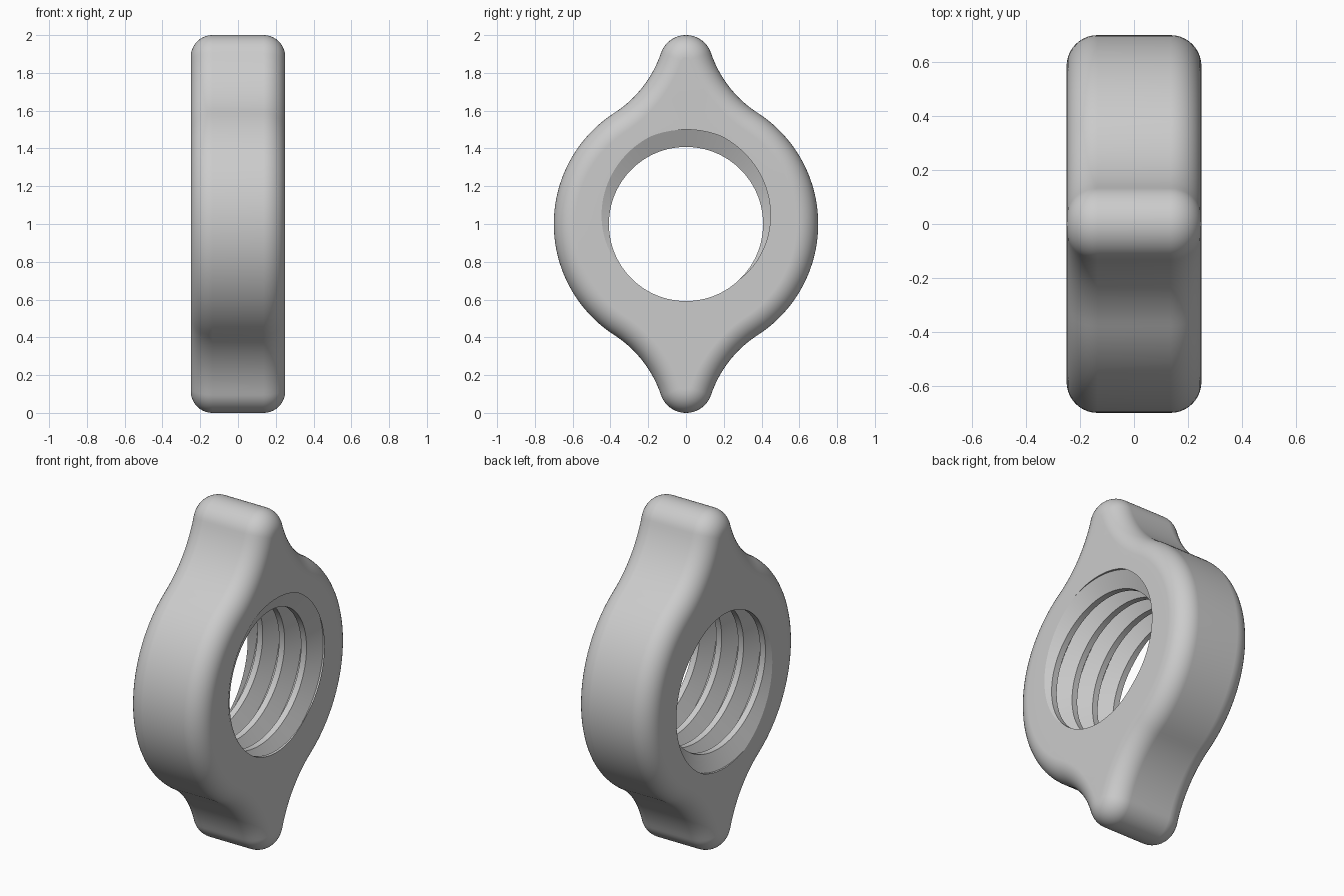
import bpy, bmesh, math
from math import sin, cos, pi, atan2, hypot

if "Cube" in bpy.data.objects:
    bpy.data.objects.remove(bpy.data.objects["Cube"], do_unlink=True)

HALF = 0.25                    # half thickness along x
FILLET = 0.115                 # rounding of the outer rim
RING, TIP = 0.7, 0.14          # ring and wing tip radii
TIP_Z = 1 - TIP
JOIN = math.radians(57.2)      # where the ring meets the wing sweep
MINOR, MAJOR = 0.408, 0.5      # thread radii
PITCH = 2 * HALF / 3.5
STEPS = 128


def arc(cy, cz, rad, a, b, n):
    """Arc samples as (centre y, centre z, radius, normal angle)."""
    return [(cy, cz, rad, a + (b - a) * i / n) for i in range(n + 1)]


def outline():
    """Ring, concave sweep and tip for one quarter, mirrored to the rest."""
    d = (TIP_Z ** 2 - (RING - TIP) ** 2) / (2 * (TIP_Z * sin(JOIN) - (RING - TIP)))
    cy, cz, sweep = d * cos(JOIN), d * sin(JOIN), d - RING
    tip_angle = atan2(cz - TIP_Z, cy)
    q = arc(0, 0, RING, 0, JOIN, 20)
    q += arc(cy, cz, -sweep, JOIN, tip_angle, 16)[1:]
    q += arc(0, TIP_Z, TIP, tip_angle, pi / 2, 12)[1:]
    upper = q + [(-y, z, r, pi - a) for y, z, r, a in reversed(q)][1:]
    return upper[:-1] + [(-y, -z, r, a + pi) for y, z, r, a in upper][:-1]


def thread_radius(x, phi):
    """Bore radius of a right-handed trapezoid thread."""
    u = (HALF - x) / PITCH - phi / (2 * pi)
    u = abs(u - round(u))
    t = min(max((u - 1 / 16) / (3 / 8 - 1 / 16), 0), 1)
    return MAJOR + (MINOR - MAJOR) * t


def add_grid(bm, columns, closed):
    """Skin neighbouring columns of points with quads."""
    cols = [[bm.verts.new(p) for p in c] for c in columns]
    if closed:
        cols.append(cols[0])
    for a, b in zip(cols, cols[1:]):
        for i in range(len(a) - 1):
            bm.faces.new((a[i], a[i + 1], b[i + 1], b[i]))


bm = bmesh.new()

# Outer rim with rounded edges
angles = [i * pi / 20 for i in range(11)]
section = [(HALF - FILLET + FILLET * cos(t), FILLET * (1 - sin(t))) for t in angles]
section += [(-x, o) for x, o in reversed(section)]
add_grid(bm, [[(x, cy + (r - o) * cos(a), 1 + cz + (r - o) * sin(a))
               for x, o in section] for cy, cz, r, a in outline()], True)

# Threaded bore, trimmed at both faces
columns = []
for i in range(STEPS + 1):
    phi = 2 * pi * i / STEPS
    col = []
    for turn in range(-2, 6):
        for u in (-1 / 16, 1 / 16, 3 / 8, 5 / 8):
            x = HALF - PITCH * (turn + u + phi / (2 * pi))
            x = min(max(x, -HALF), HALF)
            r = thread_radius(x, phi)
            col.append((x, r * sin(phi), 1 + r * cos(phi)))
    columns.append(col)
add_grid(bm, columns, False)
bmesh.ops.remove_doubles(bm, verts=bm.verts[:], dist=0.0001)

# Flat side faces between rim and bore
for side in (1, -1):
    edges = [e for e in bm.edges if len(e.link_faces) == 1
             and all(abs(v.co.x - side * HALF) < 0.001 for v in e.verts)]
    bmesh.ops.triangle_fill(bm, edges=edges, use_beauty=True, normal=(side, 0, 0))
bmesh.ops.recalc_face_normals(bm, faces=bm.faces[:])

mesh = bpy.data.meshes.new("wing_nut")
bm.to_mesh(mesh)
bm.free()
nut = bpy.data.objects.new("wing_nut", mesh)
bpy.context.collection.objects.link(nut)

# Plain grey material
grey = bpy.data.materials.new("light_grey")
grey.use_nodes = True
colour = (0.6, 0.6, 0.6, 1)
grey.diffuse_color = colour
grey.node_tree.nodes["Principled BSDF"].inputs["Base Color"].default_value = colour
mesh.materials.append(grey)

# Smooth curves, crisp thread edges, flat sides
bpy.ops.object.select_all(action="DESELECT")
nut.select_set(True)
bpy.context.view_layer.objects.active = nut
bpy.ops.object.shade_smooth_by_angle(angle=math.radians(25))
weighted = nut.modifiers.new("flat_sides", "WEIGHTED_NORMAL")
weighted.keep_sharp = True
